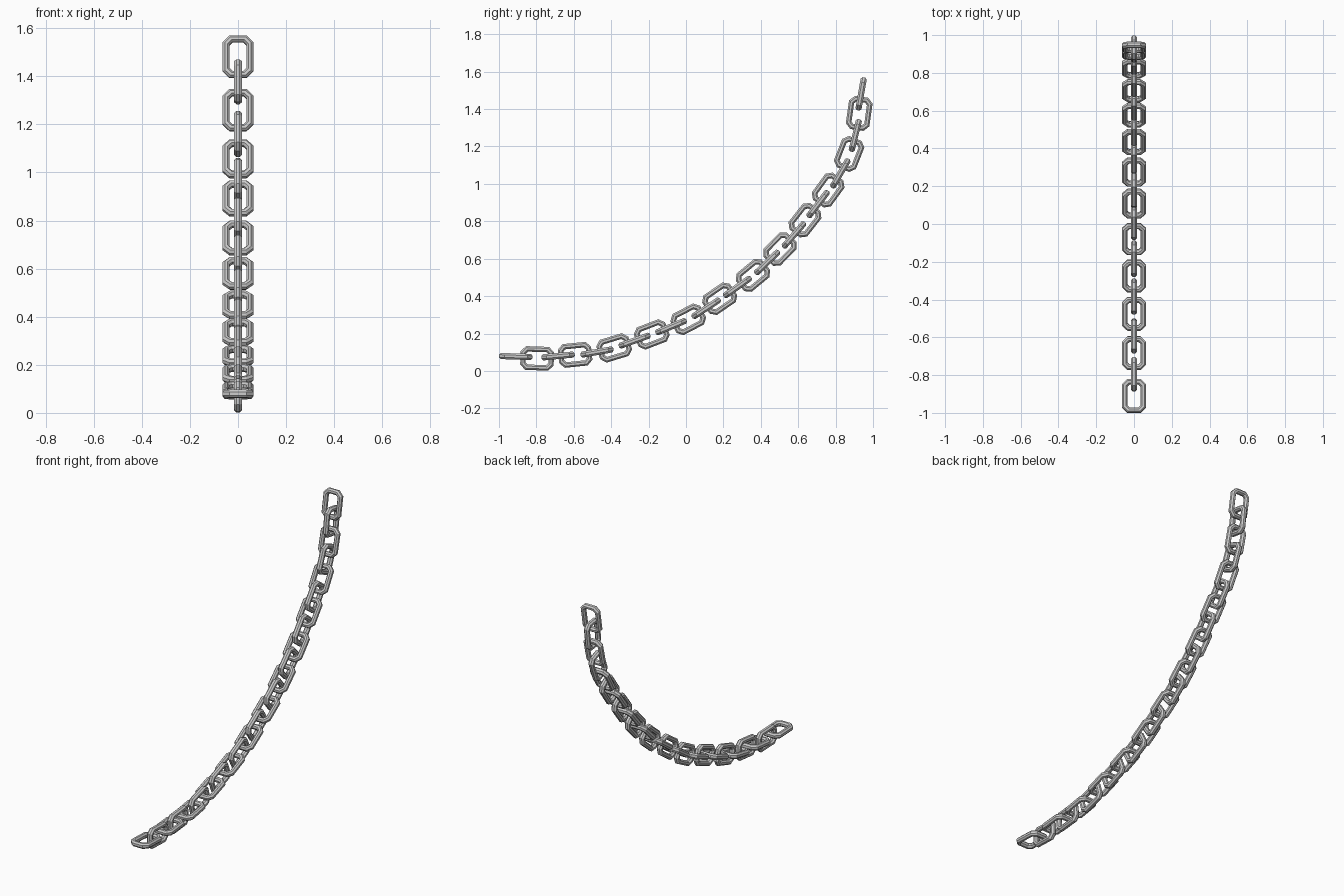
import bpy, bmesh, math
from mathutils import Matrix

if "Cube" in bpy.data.objects:
    bpy.data.objects.remove(bpy.data.objects["Cube"])

HALF_L, HALF_W, CHAMFER = 0.0895, 0.0635, 0.028   # outer outline of one link
BAR_W, BAR_H = 0.029, 0.033                       # bar size in / across the link plane


def outline(inset):
    """Chamfered rectangle, inset with constant wall width."""
    a, b = HALF_L - inset, HALF_W - inset
    c = CHAMFER - inset * (2 - math.sqrt(2))
    return [(a, b - c), (a - c, b), (c - a, b), (-a, b - c),
            (-a, c - b), (c - a, -b), (a - c, -b), (a, c - b)]


def link_mesh():
    """Octagonal bar swept around the chamfered outline."""
    bm = bmesh.new()
    rings = []
    k = 1 / math.cos(math.pi / 8)
    for j in range(8):
        t = (j + 0.5) * math.pi / 4
        inset = BAR_W / 2 * (1 - k * math.cos(t))
        h = BAR_H / 2 * k * math.sin(t)
        rings.append([bm.verts.new((x, y, h)) for x, y in outline(inset)])
    for j in range(8):
        r, s = rings[j], rings[(j + 1) % 8]
        for i in range(8):
            n = (i + 1) % 8
            bm.faces.new((r[i], r[n], s[n], s[i]))
    bmesh.ops.recalc_face_normals(bm, faces=bm.faces)
    me = bpy.data.meshes.new("chain_link")
    bm.to_mesh(me)
    bm.free()
    return me


# Link centres (y, z) along the hanging curve
path = [(-.91, .077), (-.796, .067), (-.684, .08), (-.593, .086), (-.476, .101),
        (-.384, .123), (-.275, .162), (-.183, .195), (-.08, .237), (.012, .276),
        (.108, .335), (.18, .386), (.275, .449), (.358, .511), (.434, .58),
        (.502, .651), (.577, .727), (.636, .806), (.706, .892), (.76, .967),
        (.825, 1.056), (.872, 1.16), (.905, 1.259), (.926, 1.377), (.936, 1.481)]

mesh = link_mesh()
last = len(path) - 1
for i, (y, z) in enumerate(path):
    p, q = path[max(i - 1, 0)], path[min(i + 1, last)]
    ang = math.atan2(q[1] - p[1], q[0] - p[0])
    if i < 2:
        ang = math.radians(-2)
    elif i == last:
        ang = math.radians(80)
    ob = bpy.data.objects.new(f"chain_link_{i + 1:02d}", mesh)
    bpy.context.collection.objects.link(ob)
    # lay along +y, tilt up the curve, every second link rolled a quarter turn
    ob.matrix_world = (Matrix.Translation((0, y, z))
                       @ Matrix.Rotation(ang, 4, 'X')
                       @ Matrix.Rotation(math.pi / 2, 4, 'Z')
                       @ Matrix.Rotation(math.pi / 2 * (i % 2), 4, 'X'))
